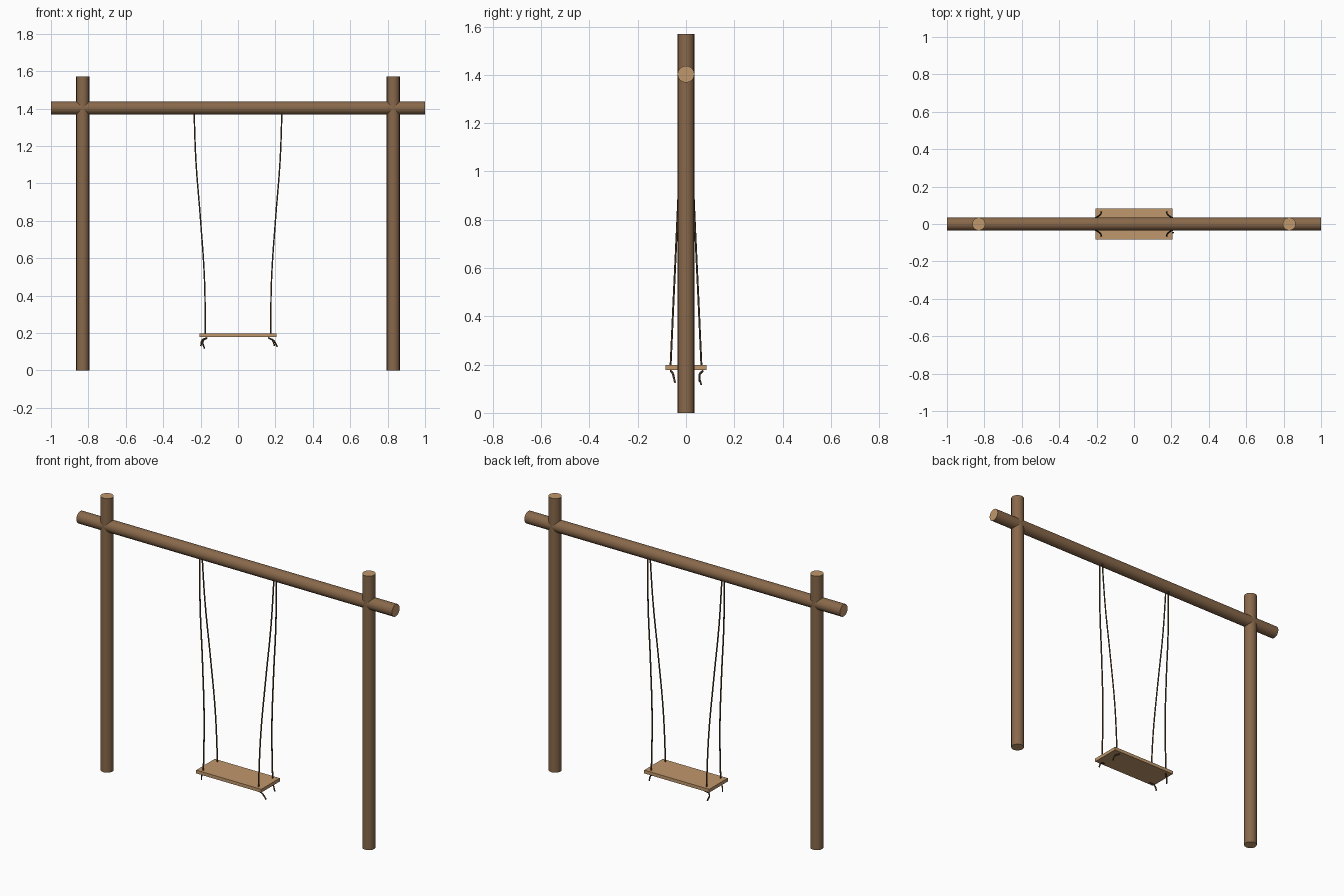
import bpy, bmesh, math
from mathutils import Matrix

if "Cube" in bpy.data.objects:
    bpy.data.objects.remove(bpy.data.objects["Cube"])


def material(name, rgb):
    m = bpy.data.materials.new(name)
    m.diffuse_color = (*rgb, 1)
    m.use_nodes = True
    m.node_tree.nodes["Principled BSDF"].inputs["Base Color"].default_value = m.diffuse_color
    return m


BARK = material("bark", (0.25, 0.14, 0.07))
CUT = material("cut_wood", (0.53, 0.31, 0.15))
ROPE = material("rope", (0.11, 0.065, 0.03))


def add_object(name, bm, mats):
    mesh = bpy.data.meshes.new(name)
    bm.to_mesh(mesh)
    bm.free()
    for m in mats:
        mesh.materials.append(m)
    ob = bpy.data.objects.new(name, mesh)
    bpy.context.collection.objects.link(ob)
    return ob


def log(name, radius, length, matrix):
    """Round log with smooth bark sides and pale cut ends."""
    bm = bmesh.new()
    bmesh.ops.create_cone(bm, cap_ends=True, segments=16, radius1=radius,
                          radius2=radius, depth=length)
    for f in bm.faces:
        cap = abs(f.normal.z) > 0.9
        f.material_index = 1 if cap else 0
        f.smooth = not cap
    for e in bm.edges:
        if any(f.material_index for f in e.link_faces):
            e.smooth = False
    bmesh.ops.transform(bm, matrix=matrix, verts=bm.verts)
    return add_object(name, bm, [BARK, CUT])


# Frame: two posts and a crossbeam
for side, x in (("left", -0.83), ("right", 0.83)):
    log(side + "_post", 0.035, 1.57, Matrix.Translation((x, 0, 0.785)))
log("crossbeam", 0.035, 2.0,
    Matrix.Translation((0, 0, 1.403)) @ Matrix.Rotation(math.pi / 2, 4, 'Y'))

# Seat board
bm = bmesh.new()
bmesh.ops.create_cube(bm, size=1)
bmesh.ops.transform(bm, verts=bm.verts, matrix=Matrix.Translation((0, 0, 0.188))
                    @ Matrix.Diagonal((0.412, 0.168, 0.019, 1)))
add_object("seat", bm, [CUT])


def rope(name, points):
    cu = bpy.data.curves.new(name, 'CURVE')
    cu.dimensions = '3D'
    cu.bevel_depth = 0.004
    cu.bevel_resolution = 1
    cu.resolution_u = 5
    cu.use_fill_caps = True
    sp = cu.splines.new('BEZIER')
    sp.bezier_points.add(len(points) - 1)
    for bp, p in zip(sp.bezier_points, points):
        bp.co = p
        bp.handle_left_type = bp.handle_right_type = 'AUTO'
    cu.materials.append(ROPE)
    ob = bpy.data.objects.new(name, cu)
    bpy.context.collection.objects.link(ob)
    bpy.ops.object.select_all(action='DESELECT')
    ob.select_set(True)
    bpy.context.view_layer.objects.active = ob
    bpy.ops.object.convert(target='MESH')
    bpy.ops.object.shade_smooth_by_angle(angle=math.radians(65))


# Ropes: gentle S from beam to seat, then a loose tail under each corner
HANG = [(0.235, 0.010, 1.385), (0.225, 0.022, 1.12), (0.200, 0.036, 0.80),
        (0.179, 0.051, 0.48), (0.175, 0.064, 0.195)]
TAILS = {
    ("right", "front"): [(0.162, 0.062, 0.174), (0.190, 0.055, 0.160), (0.210, 0.045, 0.126)],
    ("left", "back"): [(0.165, 0.070, 0.174), (0.187, 0.056, 0.155), (0.179, 0.063, 0.116)],
    ("left", "front"): [(0.165, 0.064, 0.174), (0.190, 0.054, 0.163), (0.199, 0.047, 0.130)],
    ("right", "back"): [(0.162, 0.070, 0.174), (0.185, 0.056, 0.160), (0.195, 0.055, 0.130)],
}
for (side, end), tail in TAILS.items():
    sx = 1 if side == "right" else -1
    sy = 1 if end == "back" else -1

    def flip(pts):
        return [(sx * x, sy * y, z) for x, y, z in pts]

    rope(f"{side}_{end}_rope", flip(HANG + [(0.175, 0.065, 0.180)]))
    rope(f"{side}_{end}_rope_tail", flip(tail))
